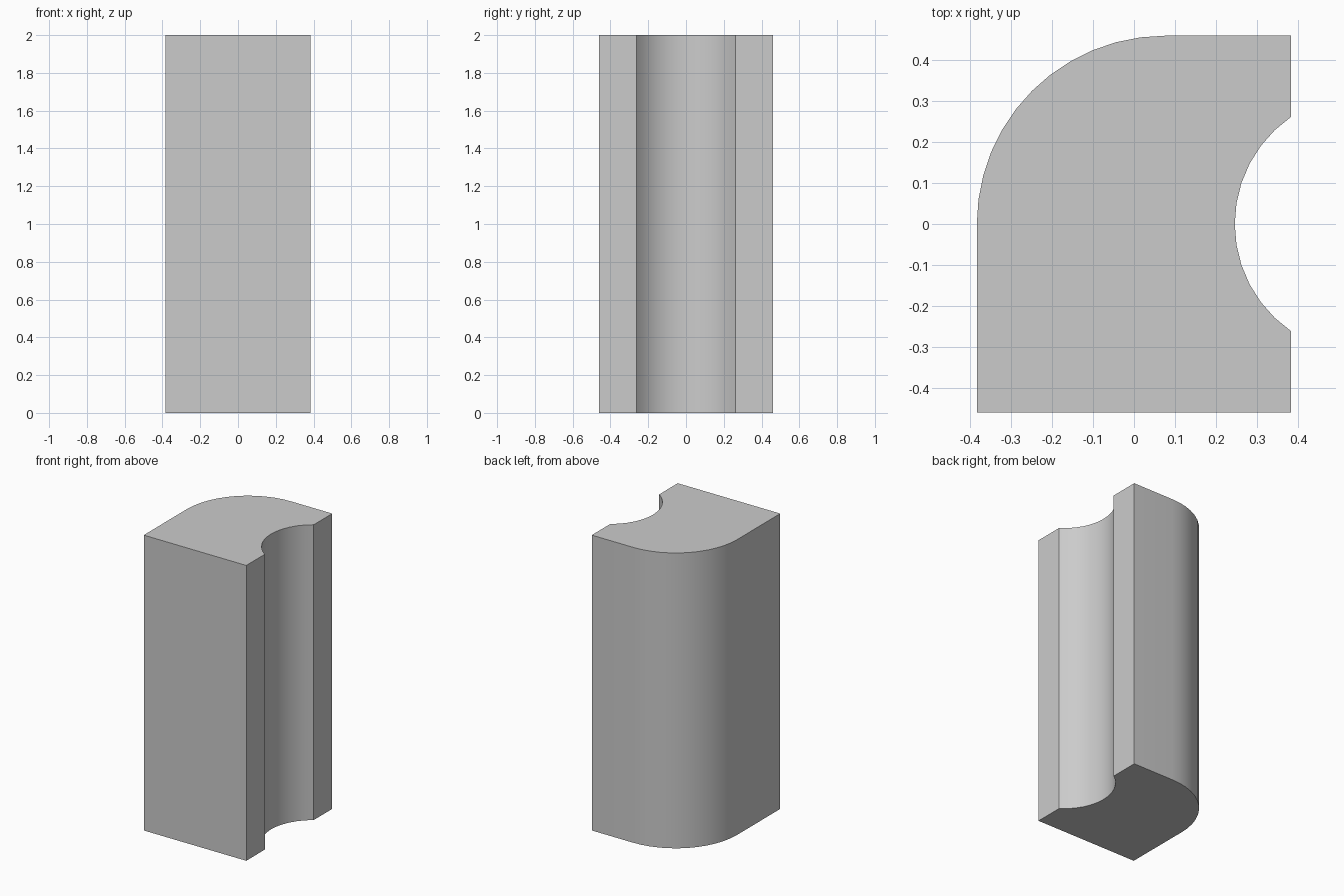
import bpy
import bmesh
from math import radians, cos, sin, asin, pi

cube = bpy.data.objects.get("Cube")
if cube:
    bpy.data.objects.remove(cube)

HALF_X, HALF_Y, HEIGHT = 0.384, 0.46, 2.0
CORNER_R = 0.46
GROOVE_R, GROOVE_HALF = 0.318, 0.262


def arc(cx, cy, r, start, end, steps):
    """Points along a circular arc, angles in radians."""
    angles = [start + (end - start) * i / steps for i in range(steps + 1)]
    return [(cx + r * cos(a), cy + r * sin(a)) for a in angles]


# Plain grey material
grey = bpy.data.materials.new("light grey")
grey.use_nodes = True
colour = (0.6, 0.6, 0.6, 1)
grey.diffuse_color = colour
grey.node_tree.nodes["Principled BSDF"].inputs["Base Color"].default_value = colour

# Outline: square front, groove on the left side, rounded back right corner
half_angle = asin(GROOVE_HALF / GROOVE_R)
groove_x = HALF_X + GROOVE_R * cos(half_angle)
outline = [(-HALF_X, -HALF_Y), (HALF_X, -HALF_Y)]
outline += arc(groove_x, 0, GROOVE_R, pi + half_angle, pi - half_angle, 12)
outline += [(HALF_X, HALF_Y)]
outline += arc(CORNER_R - HALF_X, HALF_Y - CORNER_R, CORNER_R, pi / 2, pi, 12)

# Extrude the outline into the block
bm = bmesh.new()
base = bm.faces.new([bm.verts.new((x, y, 0)) for x, y in outline])
top = bmesh.ops.extrude_face_region(bm, geom=[base], use_keep_orig=True)["geom"]
bmesh.ops.translate(bm, vec=(0, 0, HEIGHT),
                    verts=[v for v in top if isinstance(v, bmesh.types.BMVert)])
bmesh.ops.recalc_face_normals(bm, faces=bm.faces)
mesh = bpy.data.meshes.new("grooved_block")
bm.to_mesh(mesh)
bm.free()
mesh.materials.append(grey)

block = bpy.data.objects.new("grooved_block", mesh)
bpy.context.collection.objects.link(block)
bpy.ops.object.select_all(action='DESELECT')
block.select_set(True)
bpy.context.view_layer.objects.active = block
bpy.ops.object.shade_smooth_by_angle(angle=radians(30))
